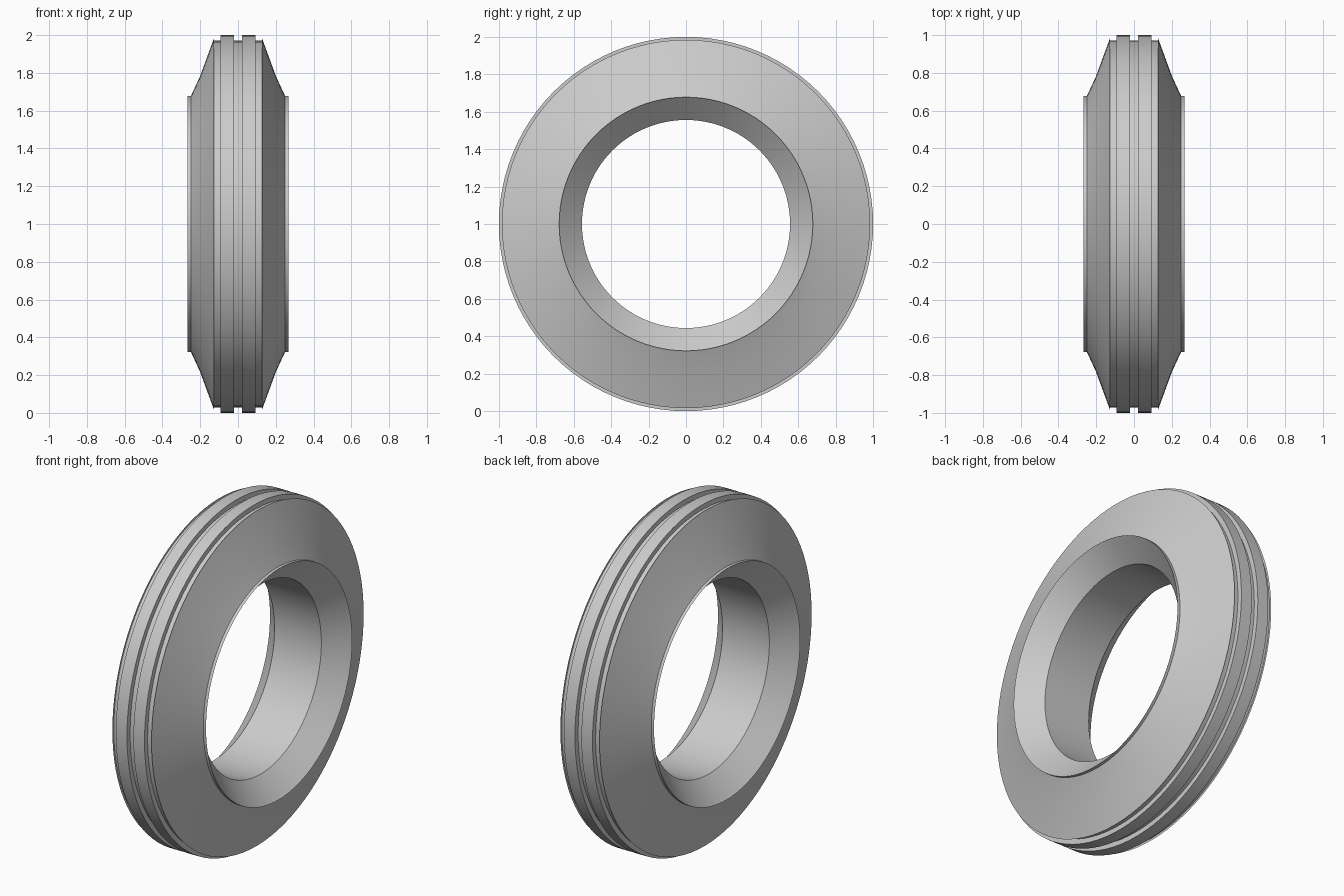
import bpy
import bmesh
import math
from mathutils import Vector

SEGMENTS = 96

cube = bpy.data.objects.get("Cube")
if cube:
    bpy.data.objects.remove(cube, do_unlink=True)

# Plain grey rubber
rubber = bpy.data.materials.new("grey_rubber")
rubber.use_nodes = True
grey = (0.6, 0.6, 0.6, 1.0)
rubber.diffuse_color = grey
rubber.node_tree.nodes["Principled BSDF"].inputs["Base Color"].default_value = grey

# Half of the tyre section as (offset along axle, radius), bore to tread centre
half = [
    (0.152, 0.556),   # bore edge
    (0.267, 0.678),   # bead chamfer
    (0.249, 0.678),   # bead lip
    (0.201, 0.782),   # sidewall
    (0.127, 0.984),   # shoulder edge
    (0.127, 0.971),   # shoulder groove
    (0.093, 0.971),
    (0.093, 1.0),     # tread rib
    (0.021, 1.0),
    (0.021, 0.971),   # centre groove
]
section = half + [(-x, r) for x, r in reversed(half)]

# Spin the closed section around the axle
bm = bmesh.new()
verts = [bm.verts.new((x, 0, r)) for x, r in section]
edges = [bm.edges.new((verts[i - 1], verts[i])) for i in range(len(verts))]
bmesh.ops.spin(bm, geom=verts + edges, cent=Vector((0, 0, 0)),
               axis=Vector((1, 0, 0)), angle=math.tau, steps=SEGMENTS)
bmesh.ops.remove_doubles(bm, verts=bm.verts[:], dist=0.0001)
bmesh.ops.recalc_face_normals(bm, faces=bm.faces[:])
mesh = bpy.data.meshes.new("tyre")
bm.to_mesh(mesh)
bm.free()

tyre = bpy.data.objects.new("tyre", mesh)
bpy.context.collection.objects.link(tyre)
tyre.location.z = 1.0
mesh.materials.append(rubber)

# Smooth round surfaces, crisp rib and bead edges
bpy.ops.object.select_all(action='DESELECT')
tyre.select_set(True)
bpy.context.view_layer.objects.active = tyre
bpy.ops.object.shade_smooth_by_angle(angle=math.radians(30))
